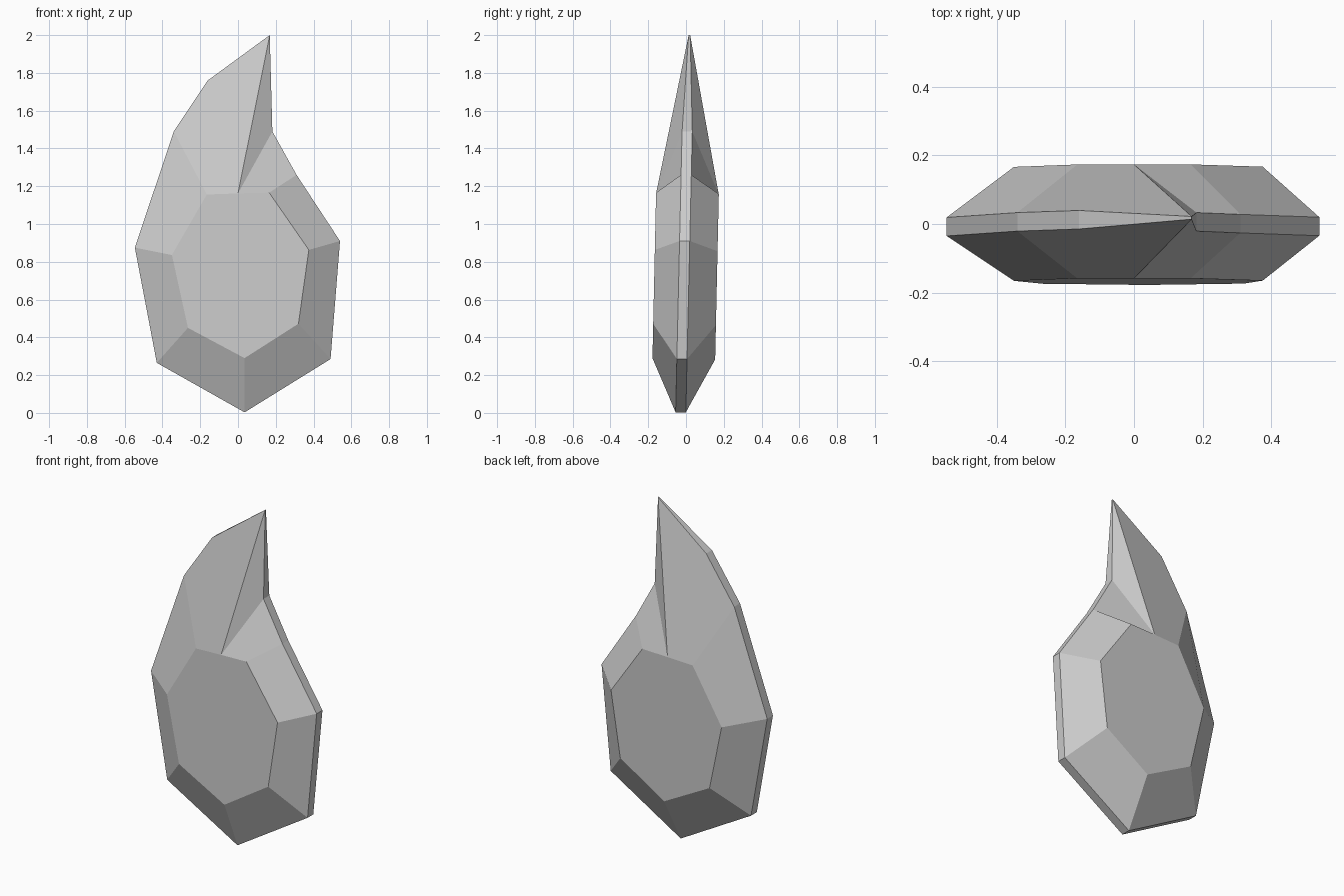
import bpy, bmesh

if "Cube" in bpy.data.objects:
    bpy.data.objects.remove(bpy.data.objects["Cube"])

# girdle outline and flat table outline, front view (x, z), counter-clockwise
RIM = [(0.035, 0.003), (0.49, 0.285), (0.54, 0.91), (0.31, 1.26), (0.182, 1.49),
       (0.168, 2.0), (-0.16, 1.76), (-0.34, 1.49), (-0.546, 0.875), (-0.43, 0.265)]
TABLE = [(0.035, 0.29), (0.32, 0.472), (0.375, 0.863), (0.165, 1.166),
         (0.0, 1.162), (-0.165, 1.156), (-0.35, 0.836), (-0.265, 0.45)]
TIP = 5

# facets joining rim (r) to table (t)
FACETS = ["r0 r1 t1 t0", "r1 r2 t2 t1", "r2 r3 t3 t2", "r3 r4 t4 t3", "r4 r5 t4",
          "r5 r6 r7 t5 t4", "r7 r8 t6 t5", "r8 r9 t7 t6", "r9 r0 t0 t7"]

bm = bmesh.new()


def half(side):
    """One side of the gem: -1 front, 1 back; the stone leans slightly back."""
    pts = {}
    for i, (x, z) in enumerate(RIM):
        thick = 0.004 if i == TIP else 0.027
        pts[f"r{i}"] = bm.verts.new((x, -0.028 + 0.023 * z + side * thick, z))
    for i, (x, z) in enumerate(TABLE):
        drop = 0.007 if side > 0 else 0.0
        pts[f"t{i}"] = bm.verts.new((x, -0.018 + 0.022 * z + side * 0.166, z - drop))
    for f in FACETS + [" ".join(f"t{i}" for i in range(len(TABLE)))]:
        bm.faces.new([pts[k] for k in f.split()])
    return [pts[f"r{i}"] for i in range(len(RIM))]


front, back = half(-1), half(1)

# narrow girdle band
n = len(RIM)
for i in range(n):
    j = (i + 1) % n
    bm.faces.new((front[i], back[i], back[j], front[j]))

bmesh.ops.recalc_face_normals(bm, faces=bm.faces)
mesh = bpy.data.meshes.new("faceted_drop_gem")
bm.to_mesh(mesh)
bm.free()
gem = bpy.data.objects.new("faceted_drop_gem", mesh)
bpy.context.collection.objects.link(gem)
